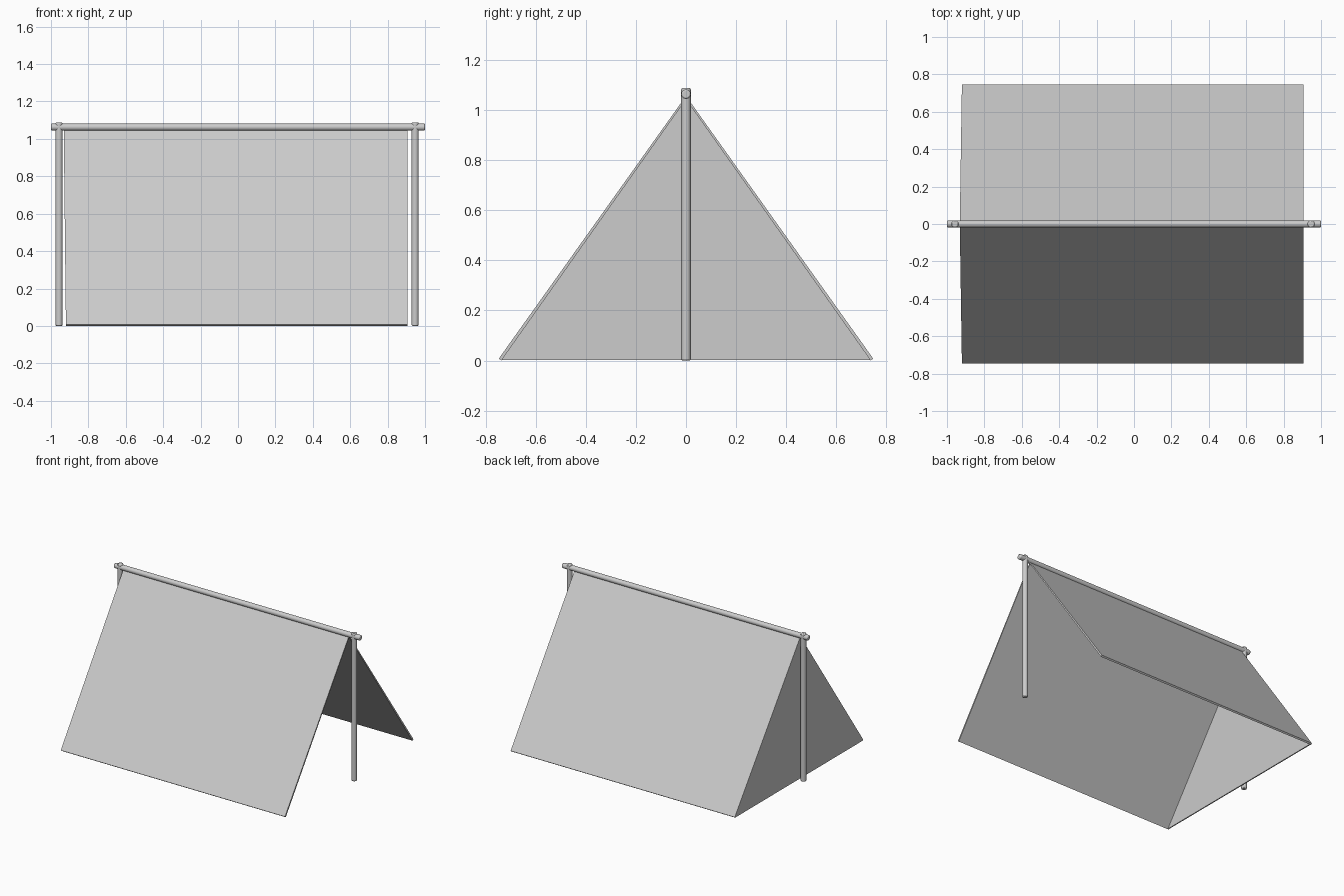
import bpy, bmesh, math

if "Cube" in bpy.data.objects:
    bpy.data.objects.remove(bpy.data.objects["Cube"])

POLE_Z = 1.063      # ridge pole height
R = 0.019           # pole radius


def pole(name, loc, length, axis='Z'):
    """Round pole with slightly chamfered ends."""
    rot = (0, math.pi / 2, 0) if axis == 'X' else (0, 0, 0)
    bpy.ops.mesh.primitive_cylinder_add(vertices=16, radius=R, depth=length,
                                        location=loc, rotation=rot)
    ob = bpy.context.object
    ob.name = name
    bev = ob.modifiers.new("Bevel", 'BEVEL')
    bev.width = 0.006
    bev.segments = 2
    bev.limit_method = 'ANGLE'
    bev.angle_limit = math.radians(50)
    bpy.ops.object.shade_smooth_by_angle(angle=math.radians(35))
    return ob


def prism(name, near, far):
    """Solid between two matching outlines."""
    bm = bmesh.new()
    a = [bm.verts.new(p) for p in near]
    b = [bm.verts.new(p) for p in far]
    bm.faces.new(a)
    bm.faces.new(b)
    n = len(a)
    for i in range(n):
        j = (i + 1) % n
        bm.faces.new((a[i], a[j], b[j], b[i]))
    bmesh.ops.recalc_face_normals(bm, faces=bm.faces)
    me = bpy.data.meshes.new(name)
    bm.to_mesh(me)
    bm.free()
    ob = bpy.data.objects.new(name, me)
    bpy.context.collection.objects.link(ob)
    return ob


# Ridge pole and the two uprights
pole("ridge_pole", (0, 0, POLE_Z), 2.0, 'X')
for name, x in (("left_post", -0.957), ("right_post", 0.947)):
    pole(name, (x, 0, 0.544), 1.088)

# Sloping cloth sides: thin slabs from ridge to ground
for name, s in (("front_cloth", -1), ("back_cloth", 1)):
    section = [(0, 1.056), (s * 0.747, 0.008), (s * 0.737, 0.0), (0, 1.042)]
    tilt = lambda z: -0.92 - 0.011 * z      # closed end leans out slightly
    prism(name, [(tilt(z), y, z) for y, z in section],
          [(0.905, y, z) for y, z in section])

# Closed triangular end wall
tri = [(-0.74, 0.003), (0.74, 0.003), (0, 1.048)]
prism("end_wall", [(-0.92 - 0.011 * z, y, z) for y, z in tri],
      [(-0.912 - 0.011 * z, y, z) for y, z in tri])
